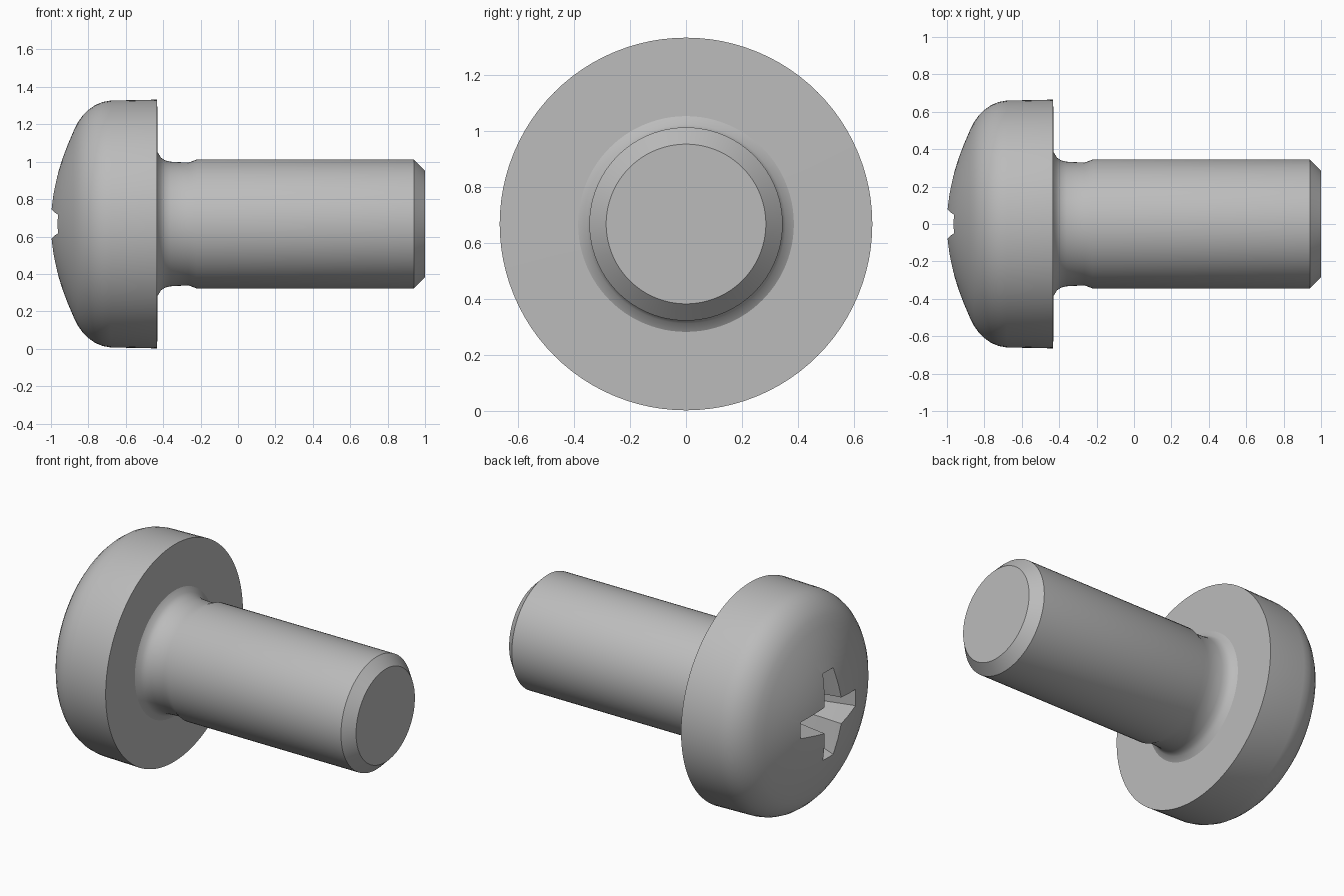
import bpy, bmesh, math

if "Cube" in bpy.data.objects:
    bpy.data.objects.remove(bpy.data.objects["Cube"])

CZ = 0.667   # height of the screw axis
SEG = 96

steel = bpy.data.materials.new("grey_steel")
steel.diffuse_color = (0.5, 0.5, 0.5, 1)
steel.use_nodes = True
steel.node_tree.nodes["Principled BSDF"].inputs["Base Color"].default_value = steel.diffuse_color


def finish(bm, name):
    bmesh.ops.recalc_face_normals(bm, faces=bm.faces)
    me = bpy.data.meshes.new(name)
    bm.to_mesh(me)
    bm.free()
    ob = bpy.data.objects.new(name, me)
    bpy.context.collection.objects.link(ob)
    me.materials.append(steel)
    return ob


def loft(rings, name):
    """Skin a list of closed rings of (x, y, z) points and cap both ends."""
    bm = bmesh.new()
    loops = [[bm.verts.new(p) for p in ring] for ring in rings]
    n = len(loops[0])
    for a, b in zip(loops, loops[1:]):
        for i in range(n):
            j = (i + 1) % n
            bm.faces.new((a[i], a[j], b[j], b[i]))
    bm.faces.new(loops[0])
    bm.faces.new(loops[-1])
    return finish(bm, name)


# Turned body: domed head, flat underside, fillet, neck, shank, chamfered tip
profile = [(-1.0, 0.06), (-0.997, 0.11), (-0.985, 0.18), (-0.966, 0.26),
           (-0.94, 0.345), (-0.91, 0.425), (-0.88, 0.495), (-0.855, 0.545),
           (-0.83, 0.58), (-0.80, 0.61), (-0.765, 0.635), (-0.725, 0.652),
           (-0.68, 0.66), (-0.432, 0.665),
           (-0.43, 0.385), (-0.412, 0.355), (-0.39, 0.34), (-0.36, 0.333),
           (-0.265, 0.328), (-0.22, 0.345), (0.94, 0.345), (1.0, 0.285)]
rings = [[(x, r * math.cos(2 * math.pi * i / SEG), CZ + r * math.sin(2 * math.pi * i / SEG))
          for i in range(SEG)] for x, r in profile]
screw = loft(rings, "screw")


# Cross recess cutter: tapered cross with filled inner corners
def cross(x, length, width, corner):
    quarter = [(length, -width), (length, width), (corner, corner)]
    pts = []
    for k in range(4):
        c, s = round(math.cos(k * math.pi / 2)), round(math.sin(k * math.pi / 2))
        pts += [(x, c * u - s * v, CZ + s * u + c * v) for u, v in quarter]
    return pts


cutter = loft([cross(-1.1, 0.305, 0.054, 0.085), cross(-0.96, 0.265, 0.05, 0.078),
               cross(-0.62, 0.14, 0.034, 0.055), cross(-0.56, 0.03, 0.012, 0.018)],
              "recess_cutter")
cutter.hide_render = True
cutter.hide_set(True)

mod = screw.modifiers.new("cross_recess", 'BOOLEAN')
mod.object = cutter
mod.operation = 'DIFFERENCE'
mod.solver = 'EXACT'
bpy.context.view_layer.objects.active = screw
screw.select_set(True)
bpy.ops.object.modifier_apply(modifier=mod.name)
bpy.data.objects.remove(cutter)

bpy.ops.object.shade_smooth_by_angle(angle=math.radians(25))
